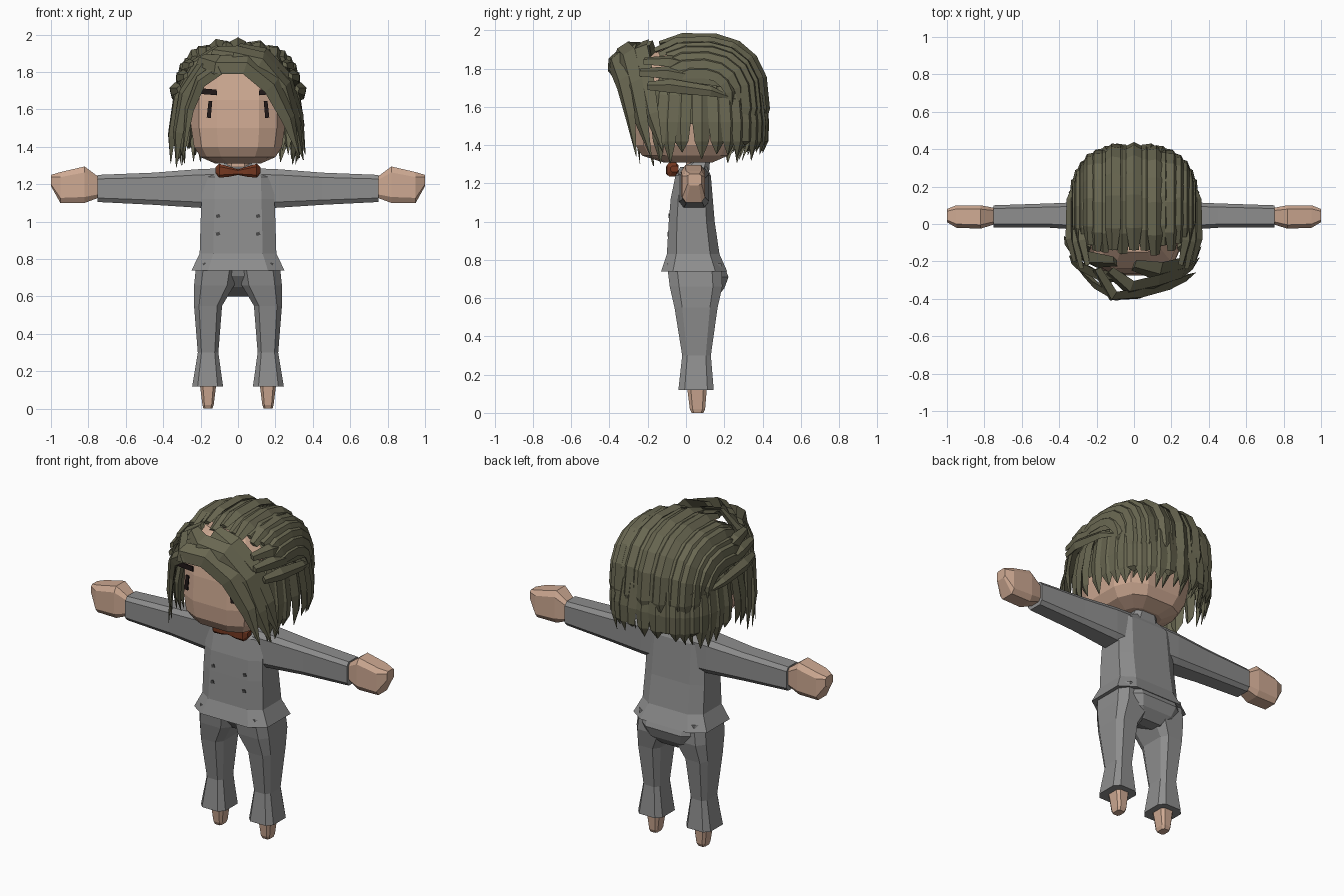
import bpy, bmesh, math, random
from mathutils import Vector

random.seed(4)
if "Cube" in bpy.data.objects:
    bpy.data.objects.remove(bpy.data.objects["Cube"])


def material(name, r, g, b):
    m = bpy.data.materials.new(name)
    m.use_nodes = True
    m.diffuse_color = (r, g, b, 1)
    m.node_tree.nodes["Principled BSDF"].inputs["Base Color"].default_value = (r, g, b, 1)
    return m


SKIN = material("skin", 0.62, 0.40, 0.29)
HAIR = material("olive_hair", 0.14, 0.135, 0.082)
SUIT = material("grey_suit", 0.27, 0.27, 0.27)
BOW = material("rust_bow", 0.18, 0.04, 0.015)
DARK = material("dark_features", 0.015, 0.009, 0.009)
BUTTON = material("button_grey", 0.07, 0.07, 0.07)


def finish(name, bm, mat):
    bmesh.ops.recalc_face_normals(bm, faces=bm.faces)
    mesh = bpy.data.meshes.new(name)
    bm.to_mesh(mesh)
    bm.free()
    mesh.materials.append(mat)
    ob = bpy.data.objects.new(name, mesh)
    bpy.context.collection.objects.link(ob)
    return ob


def skin_rings(bm, rings):
    # bridge consecutive rings of points and cap both ends
    rows = [[bm.verts.new(p) for p in ring] for ring in rings]
    n = len(rows[0])
    for a, b in zip(rows, rows[1:]):
        for i in range(n):
            j = (i + 1) % n
            bm.faces.new((a[i], a[j], b[j], b[i]))
    bm.faces.new(rows[0])
    bm.faces.new(rows[-1])


def power(v, e):
    return math.copysign(abs(v) ** e, v)


def loft(name, mat, sections, sides=8, square=0.6, axis="z", mirror=1):
    # section: position on axis, then low/high of each cross direction
    rings = []
    for t, a0, a1, b0, b1 in sections:
        ring = []
        for i in range(sides):
            w = math.tau * (i + 0.5) / sides
            a = (a0 + a1) / 2 + (a1 - a0) / 2 * power(math.cos(w), square) / power(math.cos(math.pi / sides), square)
            b = (b0 + b1) / 2 + (b1 - b0) / 2 * power(math.sin(w), square) / power(math.cos(math.pi / sides), square)
            ring.append((mirror * a, b, t) if axis == "z" else (mirror * t, a, b))
        rings.append(ring)
    bm = bmesh.new()
    skin_rings(bm, rings)
    return finish(name, bm, mat)


def plate(name, mat, x, y, z, w, h, tilt=0, depth=0.008):
    bm = bmesh.new()
    c, s = math.cos(tilt), math.sin(tilt)
    corners = [(-w, -h), (w, -h), (w * 0.9, h), (-w * 0.9, h)]
    skin_rings(bm, [[(x + (u * c - v * s) / 2, y + d, z + (u * s + v * c) / 2) for u, v in corners]
                    for d in (0, depth)])
    return finish(name, bm, mat)


# Head, face and neck
loft("head", SKIN, [(1.31, -.12, .12, -.12, .14), (1.345, -.2, .2, -.23, .22),
                    (1.4, -.235, .235, -.265, .25), (1.5, -.25, .25, -.275, .27),
                    (1.65, -.25, .25, -.265, .28), (1.8, -.235, .235, -.24, .27),
                    (1.9, -.16, .16, -.15, .19)], sides=12, square=0.6)
loft("neck", SKIN, [(1.2, -.06, .06, 0, .11), (1.35, -.06, .06, 0, .11)])
for side, s in (("left", 1), ("right", -1)):
    plate(side + "_eye", DARK, s * .152, -.28, 1.6, .022, .09, .1 * s)
    plate(side + "_brow", DARK, s * .165, -.277, 1.695, .11, .03, .08 * s)

# Jacket with flared hem
loft("jacket", SUIT, [(.74, -.248, .248, -.13, .215), (.83, -.205, .205, -.1, .175),
                      (1.0, -.2, .2, -.09, .15), (1.12, -.195, .195, -.08, .14),
                      (1.24, -.19, .19, -.055, .13), (1.285, -.1, .1, -.03, .11)], square=0.5)
loft("collar", SUIT, [(1.25, -.1, .1, -.05, .12), (1.31, -.075, .075, .02, .125)])

for side, s in (("left", 1), ("right", -1)):
    # Sleeve and hand
    loft(side + "_sleeve", SUIT, [(.1, -.04, .12, 1.07, 1.285), (.22, -.035, .12, 1.075, 1.28),
                                  (.45, -.02, .11, 1.09, 1.262), (.75, -.018, .1, 1.105, 1.25)],
         axis="x", square=0.4, mirror=s)
    loft(side + "_hand", SKIN, [(.74, 0, .085, 1.13, 1.235), (.82, -.025, .1, 1.1, 1.295),
                                (.95, -.02, .1, 1.1, 1.265), (1.0, .01, .08, 1.19, 1.25)],
         axis="x", square=0.45, mirror=s)
    # Trouser leg and foot
    loft(side + "_trouser", SUIT, [(.12, .08, .245, -.04, .145), (.3, .105, .215, -.02, .13),
                                   (.55, .085, .235, -.06, .165), (.66, .02, .235, -.085, .19),
                                   (.78, 0, .222, -.1, .185)], square=0.5, mirror=s)
    loft(side + "_foot", SKIN, [(.0, .138, .185, .03, .09), (.02, .13, .19, .02, .1),
                                (.14, .115, .205, .005, .11)], square=0.5, mirror=s)
    # Bow tie wing
    loft(side + "_bow_wing", BOW, [(0, -.1, -.06, 1.25, 1.28), (.05, -.105, -.045, 1.24, 1.295),
                                   (.1, -.1, -.04, 1.235, 1.31), (.12, -.08, -.04, 1.26, 1.29)],
         axis="x", mirror=s)
    # Buttons
    for z in (.935, 1.03):
        plate(side + "_button", BUTTON, s * .107, -.098 + (z - .935) * .08, z, .022, .018, .3)

loft("seat_of_trousers", SUIT, [(.6, -.09, .09, .09, .155), (.65, -.17, .17, -.02, .2),
                                (.71, -.2, .2, -.07, .222), (.78, -.21, .21, -.09, .195)])

# Hair
MIDDLE = Vector((0, .06, 1.6))


def lock(bm, path, width, thick=.03, start=.6):
    # a ridged strand along the path that narrows to a point
    pts = [Vector(p) for p in path]
    last = len(pts) - 1
    rings = []
    for i, p in enumerate(pts):
        along = (pts[min(i + 1, last)] - pts[max(i - 1, 0)]).normalized()
        out = p - MIDDLE
        out = (out - along * out.dot(along)).normalized()
        across = along.cross(out) * width / 2
        k = start if i == 0 else .04 if i == last else .75 if i == last - 1 else 1
        rings.append([p - across * k, p + out * thick * k, p + across * k, p - out * thick * k])
    skin_rings(bm, rings)


def shell(a, t, grow=0):
    # a: tilt towards the side, t: sweep from front over the top to the back
    c = math.cos(a) ** .55
    return Vector((.325 * power(math.sin(a), .9), .06 - (.335 + grow) * c * power(math.cos(t), .8),
                   1.6 + (.345 + grow) * c * power(math.sin(t), .8)))


# Scalp cap below the strands
bm = bmesh.new()
bmesh.ops.create_uvsphere(bm, u_segments=16, v_segments=12, radius=1)
for v in bm.verts:
    v.co = Vector((power(v.co.x, .8) * .3, .08 + power(v.co.y, .8) * .315, 1.62 + power(v.co.z, .8) * .32))
bmesh.ops.delete(bm, geom=[f for f in bm.faces if f.calc_center_median().z < 1.5
                           or (f.calc_center_median().y < -.1 and f.calc_center_median().z < 1.84)],
                 context="FACES")
finish("hair_cap", bm, HAIR)

# Strands swept from the forehead over the crown and down the back
bm = bmesh.new()
for i in range(17):
    a = math.radians(-72 + 9 * i)
    grow = random.uniform(0, .03)
    t0 = 1.0 + random.uniform(-.1, .1)
    path = [shell(a, t0 + (3.15 - t0) * k / 6, grow) for k in range(7)]
    end = path[-1]
    if abs(i - 8) < 7:
        path.append(end + Vector((0, -.03, -.13)))
        path.append(end + Vector((0, -.08, -.25 + random.uniform(-.04, .05))))
    lock(bm, path, .085, .022)
finish("crown_strands", bm, HAIR)

# Hanging strands round the sides and back
bm = bmesh.new()
for i in range(25):
    w = math.radians(-28 + 236 * i / 24)
    x, y = power(math.cos(w), .75), power(math.sin(w), .75)
    tip = random.uniform(1.3, 1.4)
    if y > .9:
        tip += .03
    path = [(x * r, .06 + y * (r + .02), z) for r, z in
            ((.27, 1.78), (.315, 1.66), (.335, 1.52), (.335, 1.42), (.32, tip))]
    lock(bm, path, .1, .02)
finish("hanging_strands", bm, HAIR)

# Layered side strands combed backwards
bm = bmesh.new()
for s in (1, -1):
    for z, y0, y1, drop in ((1.71, -.2, .26, .07), (1.78, -.24, .34, .12), (1.84, -.22, .36, .14)):
        x = .345 - (z - 1.71) * .5
        lock(bm, [(s * (x - .03), y0, z), (s * x, y0 * .4, z), (s * x, y1 * .5, z - drop * .4),
                  (s * (x - .04), y1, z - drop)], .075, .022)
finish("side_strands", bm, HAIR)

# Fringe parted on one side and locks framing the face
bm = bmesh.new()
lock(bm, [(-.2, -.24, 1.87), (-.11, -.385, 1.84), (.04, -.37, 1.84), (.18, -.33, 1.73),
          (.27, -.29, 1.55), (.33, -.26, 1.34)], .12, .025)
lock(bm, [(-.13, -.25, 1.91), (-.02, -.34, 1.89), (.12, -.31, 1.86), (.24, -.27, 1.72),
          (.3, -.23, 1.52), (.35, -.18, 1.33)], .13, .025)
lock(bm, [(.0, -.22, 1.93), (.13, -.25, 1.89), (.25, -.22, 1.76), (.32, -.18, 1.56),
          (.36, -.12, 1.36)], .13, .025)
lock(bm, [(.02, -.36, 1.86), (-.1, -.39, 1.82), (-.2, -.33, 1.75), (-.26, -.27, 1.6), (-.3, -.24, 1.3)], .08, .02)
lock(bm, [(-.05, -.28, 1.91), (-.18, -.28, 1.83), (-.28, -.23, 1.68), (-.32, -.2, 1.48), (-.33, -.17, 1.29)], .11, .025)
lock(bm, [(-.1, -.2, 1.93), (-.22, -.19, 1.84), (-.32, -.14, 1.66), (-.355, -.1, 1.46), (-.36, -.08, 1.31)], .11, .025)
finish("fringe", bm, HAIR)
